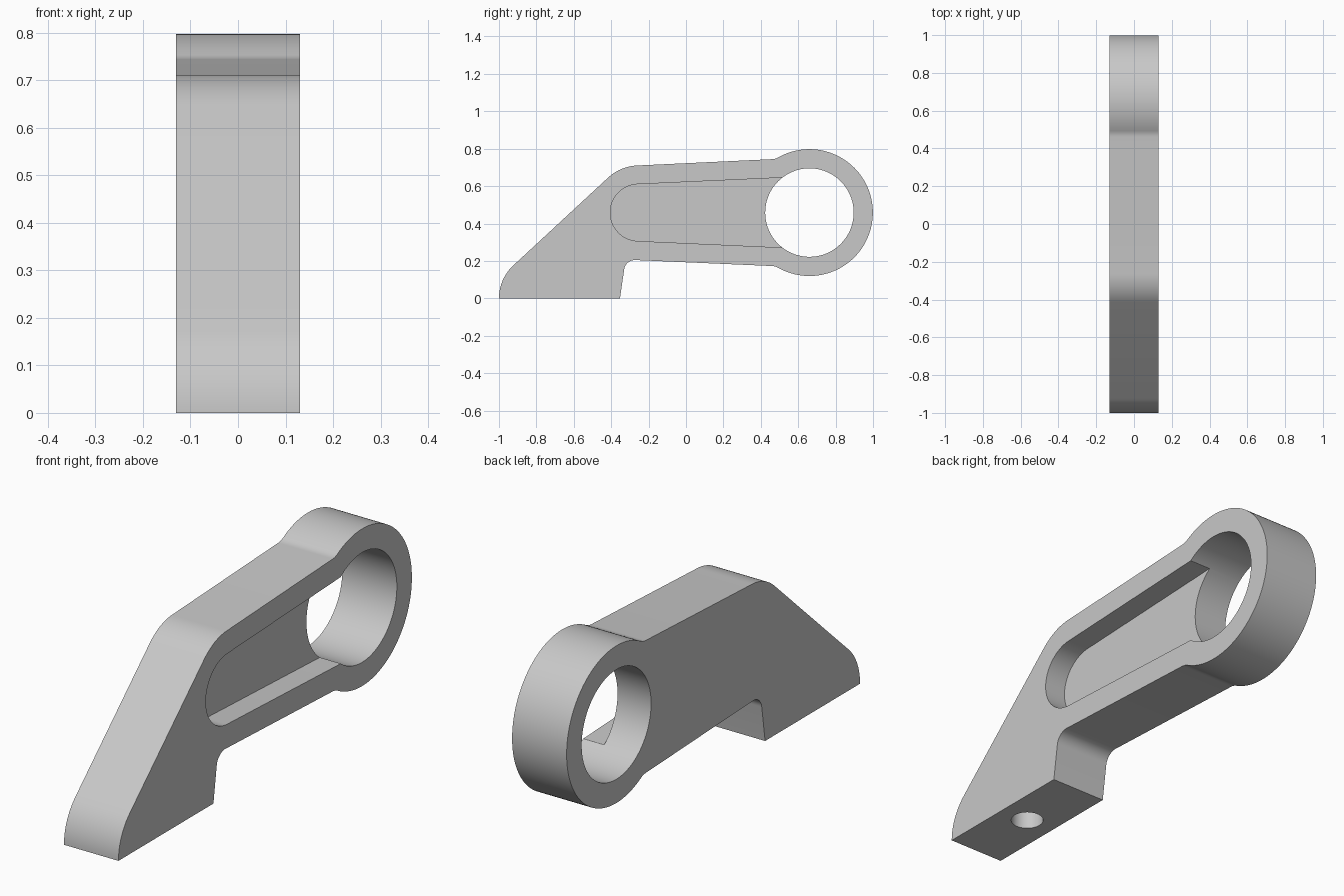
import bpy
import bmesh
from math import radians, sin, cos, pi, tan, atan2
from mathutils import Vector

if "Cube" in bpy.data.objects:
    bpy.data.objects.remove(bpy.data.objects["Cube"], do_unlink=True)

HALF = 0.13                      # half thickness of the bracket
RING = Vector((0.66, 0.4585))    # ring centre in (y, z)
OUTER, BORE = 0.339, 0.2365

grey = bpy.data.materials.new("light_grey_metal")
grey.use_nodes = True
grey.diffuse_color = (0.58, 0.58, 0.58, 1)
grey.node_tree.nodes["Principled BSDF"].inputs["Base Color"].default_value = grey.diffuse_color


def arc(centre, r, start, end, n):
    """Points along an arc, angles in radians."""
    return [centre + r * Vector((cos(a), sin(a)))
            for a in (start + (end - start) * i / n for i in range(n + 1))]


def fillet(before, corner, after, length, n=12):
    """Circular rounding of a corner, given the tangent length."""
    corner = Vector(corner)
    u = (Vector(before) - corner).normalized()
    v = (Vector(after) - corner).normalized()
    half = u.angle(v) / 2
    centre = corner + (u + v).normalized() * length / cos(half)
    r = length * tan(half)
    a = corner + u * length - centre
    b = corner + v * length - centre
    start = atan2(a.y, a.x)
    turn = (atan2(b.y, b.x) - start + pi) % (2 * pi) - pi
    return arc(centre, r, start, start + turn, n)


def prism(name, outline, x0, x1):
    """Extrude a (y, z) outline from x0 to x1."""
    bm = bmesh.new()
    face = bm.faces.new([bm.verts.new((x0, p[0], p[1])) for p in outline])
    out = bmesh.ops.extrude_face_region(bm, geom=[face])
    moved = [g for g in out["geom"] if isinstance(g, bmesh.types.BMVert)]
    bmesh.ops.translate(bm, verts=moved, vec=(x1 - x0, 0, 0))
    bmesh.ops.recalc_face_normals(bm, faces=bm.faces)
    mesh = bpy.data.meshes.new(name)
    bm.to_mesh(mesh)
    bm.free()
    mesh.materials.append(grey)
    obj = bpy.data.objects.new(name, mesh)
    bpy.context.collection.objects.link(obj)
    return obj


# Side outline: foot, sloped front, arm and ring
toe, nose, brow = (-1, 0), (-1, 0.105), (-0.351, 0.706)
heel, armpit = (-0.353, 0), (-0.323, 0.207)
top_joint, low_joint = (0.48, 0.745), (0.48, 0.172)
ring_arc = arc(RING, OUTER, radians(119), radians(-119), 80)
outline = [Vector(toe)]
outline += fillet(toe, nose, brow, 0.1045)
outline += fillet(nose, brow, top_joint, 0.088)
outline += fillet(brow, top_joint, ring_arc[0], 0.02, 4)
outline += ring_arc
outline += fillet(ring_arc[-1], low_joint, armpit, 0.02, 4)
outline += fillet(low_joint, armpit, heel, 0.052)
outline.append(Vector(heel))
bracket = prism("bracket_arm", outline, -HALF, HALF)

# Cutters: ring bore, tapered pocket on the left side, bolt hole in the foot
bore = prism("ring_bore_cutter", arc(RING, BORE, 0, 2 * pi, 96)[:-1], -0.3, 0.3)
pocket_outline = arc(Vector((-0.253, 0.4585)), 0.152, radians(93), radians(267), 32)
pocket_outline += [Vector((0.62, 0.267)), Vector((0.62, 0.65))]
pocket = prism("pocket_cutter", pocket_outline, HALF - 0.1, 0.3)
bpy.ops.mesh.primitive_cylinder_add(vertices=48, radius=0.065, depth=0.5,
                                    location=(0, -0.677, 0))
bolt = bpy.context.object
bolt.name = "bolt_hole_cutter"
bolt.data.materials.append(grey)

bpy.ops.object.select_all(action="DESELECT")
bpy.context.view_layer.objects.active = bracket
bracket.select_set(True)
for cutter in (bore, pocket, bolt):
    cutter.hide_render = True
    mod = bracket.modifiers.new(cutter.name, "BOOLEAN")
    mod.operation, mod.solver, mod.object = "DIFFERENCE", "EXACT", cutter
    bpy.ops.object.modifier_apply(modifier=mod.name)
    bpy.data.objects.remove(cutter, do_unlink=True)

bpy.ops.object.shade_smooth_by_angle(angle=radians(30))
